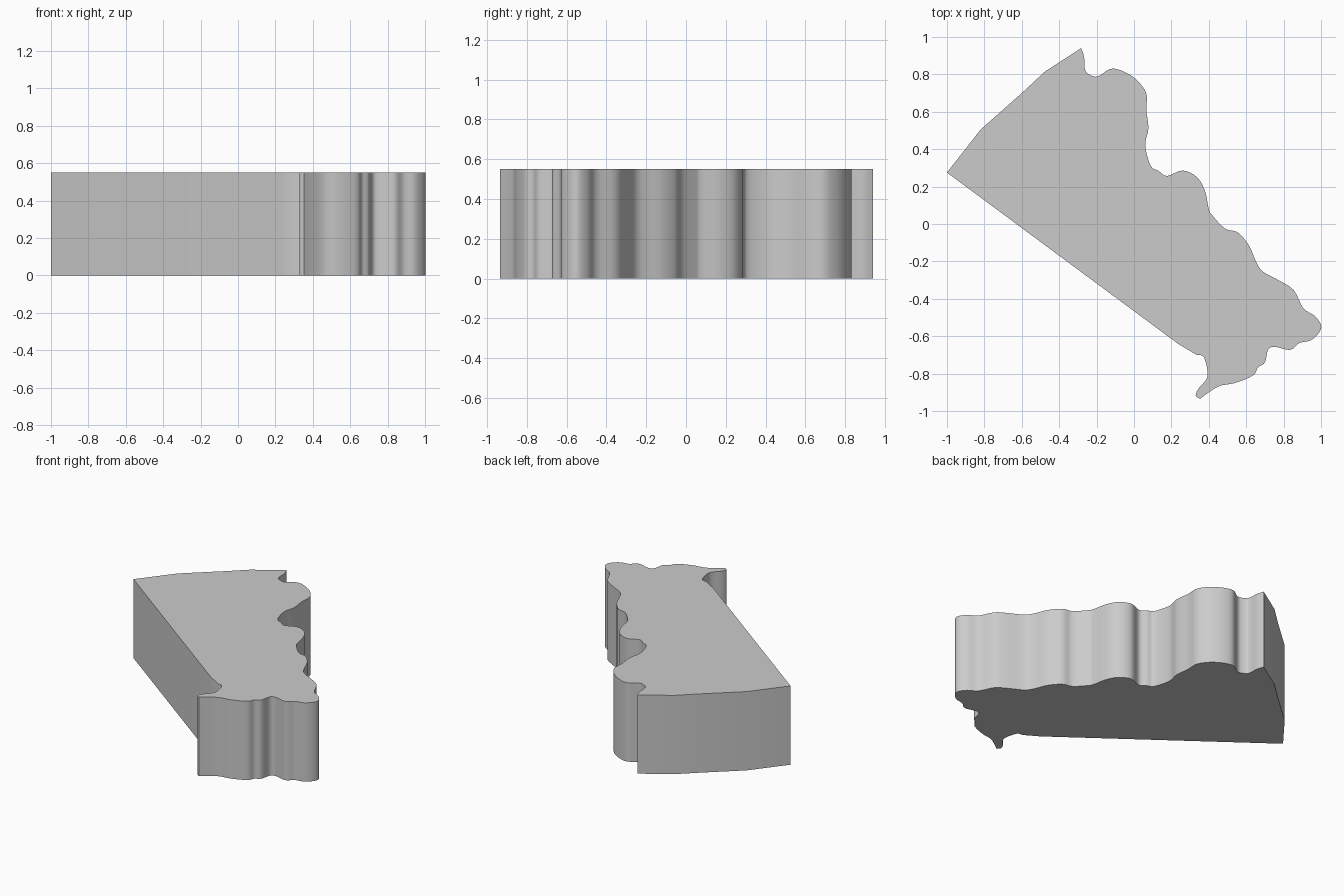
import bpy, bmesh, math
from mathutils import Vector

if "Cube" in bpy.data.objects:
    bpy.data.objects.remove(bpy.data.objects["Cube"])

HEIGHT = 0.55

# Straight-edged part of the outline: left corner and upper-left side
straight_edge = [(0.235, -0.64), (-1, 0.275), (-0.82, 0.505), (-0.60, 0.70), (-0.476, 0.815)]

# Wavy edge, from the top corner down to the lower tip
wavy_edge = [
    (-0.283, 0.94), (-0.267, 0.895), (-0.262, 0.826), (-0.24, 0.80), (-0.195, 0.788),
    (-0.13, 0.828), (-0.075, 0.823), (-0.01, 0.79), (0.037, 0.746), (0.068, 0.69),
    (0.066, 0.61), (0.077, 0.51), (0.06, 0.42), (0.09, 0.31), (0.13, 0.285),
    (0.177, 0.257), (0.26, 0.286), (0.337, 0.25), (0.38, 0.175), (0.40, 0.08),
    (0.42, 0.045), (0.487, -0.025), (0.555, -0.045), (0.615, -0.115), (0.652, -0.20),
    (0.69, -0.255), (0.785, -0.307), (0.855, -0.355), (0.905, -0.45), (0.965, -0.49),
    (1.0, -0.54), (0.99, -0.58), (0.945, -0.622), (0.885, -0.636), (0.835, -0.673),
    (0.755, -0.657), (0.717, -0.672), (0.70, -0.74), (0.663, -0.767), (0.636, -0.81),
    (0.54, -0.85), (0.46, -0.865), (0.40, -0.90), (0.353, -0.935)]

# Small hook between the lower tip and the long straight side
hook_edge = [(0.353, -0.935), (0.33, -0.917), (0.345, -0.88), (0.387, -0.83),
             (0.393, -0.785), (0.372, -0.71), (0.335, -0.70)]


def smooth_path(points, steps=4):
    """Curve through the points, keeping both ends as sharp corners."""
    p = [Vector(q) for q in points]
    p = [p[0]] + p + [p[-1]]
    path = []
    for a, b, c, d in zip(p, p[1:], p[2:], p[3:]):
        for i in range(steps):
            t = i / steps
            path.append(0.5 * (2 * b + (c - a) * t + (2 * a - 5 * b + 4 * c - d) * t * t
                               + (3 * b - a - 3 * c + d) * t ** 3))
    return path


outline = ([Vector(q) for q in straight_edge] + smooth_path(wavy_edge)
           + smooth_path(hook_edge) + [Vector(hook_edge[-1])])

# Extruded slab
bm = bmesh.new()
base = bm.faces.new([bm.verts.new((v.x, v.y, 0)) for v in outline])
top = bmesh.ops.extrude_face_region(bm, geom=[base], use_keep_orig=True)
bmesh.ops.translate(bm, vec=(0, 0, HEIGHT),
                    verts=[g for g in top["geom"] if isinstance(g, bmesh.types.BMVert)])
bmesh.ops.recalc_face_normals(bm, faces=bm.faces)
mesh = bpy.data.meshes.new("wavy_edged_slab")
bm.to_mesh(mesh)
bm.free()
slab = bpy.data.objects.new("wavy_edged_slab", mesh)
bpy.context.collection.objects.link(slab)

# Smooth the wavy wall, keep the rims and corners sharp
bpy.context.view_layer.objects.active = slab
slab.select_set(True)
bpy.ops.object.shade_smooth_by_angle(angle=math.radians(30))
